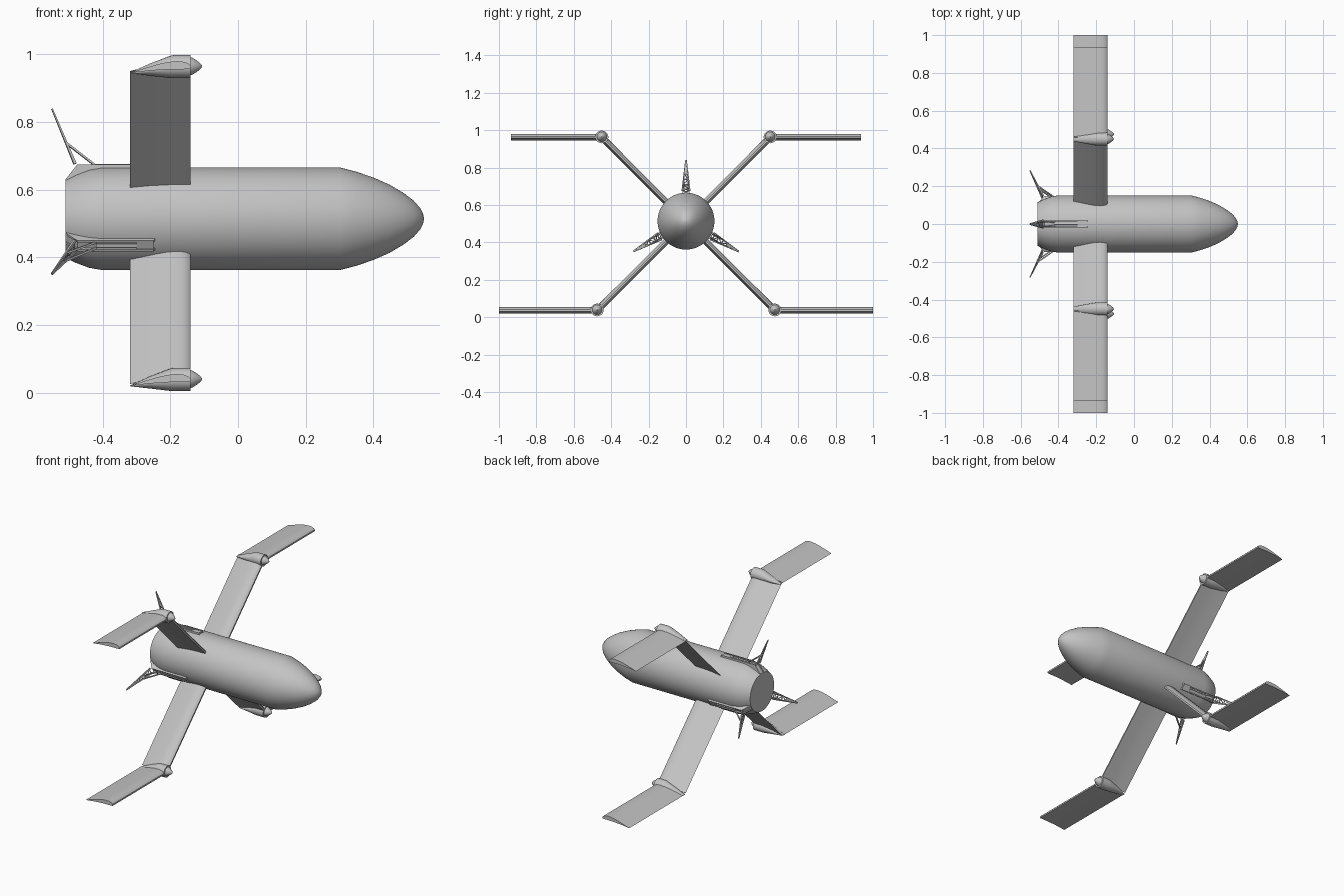
import bpy
import bmesh
from math import sin, cos, pi, radians
from mathutils import Vector

cube = bpy.data.objects.get("Cube")
if cube:
    bpy.data.objects.remove(cube)

AXIS_Z = 0.514
GREY = (0.55, 0.55, 0.55, 1.0)

paint = bpy.data.materials.new("light grey")
paint.use_nodes = True
paint.diffuse_color = GREY
paint.node_tree.nodes["Principled BSDF"].inputs["Base Color"].default_value = GREY


def finish(name, bm, angle=30):
    """Turn a bmesh into a painted, smooth-shaded object."""
    bmesh.ops.recalc_face_normals(bm, faces=bm.faces)
    mesh = bpy.data.meshes.new(name)
    bm.to_mesh(mesh)
    bm.free()
    mesh.materials.append(paint)
    obj = bpy.data.objects.new(name, mesh)
    bpy.context.collection.objects.link(obj)
    bpy.ops.object.select_all(action='DESELECT')
    obj.select_set(True)
    bpy.context.view_layer.objects.active = obj
    bpy.ops.object.shade_smooth_by_angle(angle=radians(angle))
    return obj


def loft(bm, rings):
    """Skin a list of equal-length point rings and cap both ends."""
    rows = [[bm.verts.new(p) for p in ring] for ring in rings]
    n = len(rows[0])
    for a, b in zip(rows, rows[1:]):
        for i in range(n):
            j = (i + 1) % n
            bm.faces.new((a[i], a[j], b[j], b[i]))
    bm.faces.new(rows[0])
    bm.faces.new(rows[-1])


def oval(x, y, z, ry, rz, n):
    return [(x, y + ry * cos(2 * pi * i / n), z + rz * sin(2 * pi * i / n))
            for i in range(n)]


# Fuselage: straight barrel, boat tail, blunt pointed nose
body_profile = [(-0.51, 0.115), (-0.48, 0.130), (-0.44, 0.145), (-0.40, 0.152),
                (0.30, 0.152), (0.35, 0.139), (0.40, 0.122), (0.45, 0.100),
                (0.49, 0.076), (0.52, 0.053), (0.54, 0.030), (0.547, 0.015),
                (0.55, 0.002)]
bm = bmesh.new()
loft(bm, [oval(x, 0, AXIS_Z, r, r, 64) for x, r in body_profile])
finish("fuselage", bm)

# Wings: cambered section as (x, height above the panel line)
airfoil = [(-0.32, -0.020), (-0.28, -0.007), (-0.24, 0.005), (-0.21, 0.012),
           (-0.18, 0.015), (-0.16, 0.013), (-0.147, 0.008), (-0.14, 0.001),
           (-0.14, -0.008), (-0.16, -0.009), (-0.20, -0.009), (-0.26, -0.013)]


def wing_panel(name, start, end):
    """Extrude the section between two (y, z) points, camber upward."""
    d = (Vector(end) - Vector(start)).normalized()
    up = Vector((-d.y, d.x))
    if up.y < 0:
        up = -up
    bm = bmesh.new()
    loft(bm, [[(x, p[0] + up.x * h, p[1] + up.y * h) for x, h in airfoil]
              for p in (start, end)])
    finish(name, bm)


# Hinge pods: (x, centre height, half width, half height)
pod_profile = [(-0.32, -0.020, 0.012, 0.001), (-0.26, -0.010, 0.024, 0.018),
               (-0.20, -0.002, 0.034, 0.033), (-0.19, -0.001, 0.035, 0.034),
               (-0.14, -0.001, 0.035, 0.034)]
nose_profile = [(-0.145, 0.028), (-0.135, 0.025), (-0.122, 0.017),
                (-0.112, 0.009), (-0.106, 0.002)]

for side, s in (("back", 1), ("front", -1)):
    for level, hinge_y, hinge_z, tip_y in (("upper", 0.45, 0.965, 0.935),
                                           ("lower", 0.475, 0.04, 1.0)):
        sign = 1 if level == "upper" else -1
        name = f"{side}_{level}"
        root = (s * 0.095, AXIS_Z + sign * 0.095)
        hinge = (s * hinge_y, hinge_z)
        wing_panel(name + "_inner_wing", root, hinge)
        wing_panel(name + "_outer_wing", hinge, (s * tip_y, hinge_z))
        bm = bmesh.new()
        loft(bm, [oval(x, hinge[0], hinge_z + c, w, h, 24)
                  for x, c, w, h in pod_profile])
        loft(bm, [oval(x, hinge[0], hinge_z, r, r, 24) for x, r in nose_profile])
        finish(name + "_hinge_pod", bm)


# Tail legs: built in (x, sideways, outward) and turned around the axis
def place(p, angle):
    x, t, r = p
    return (x, r * cos(angle) - t * sin(angle),
            AXIS_Z + r * sin(angle) + t * cos(angle))


def slab(bm, outline, t0, t1, angle):
    """Extrude an (x, outward) outline sideways."""
    loft(bm, [[place((x, t, r), angle) for x, r in outline] for t in (t0, t1)])


def beam(bm, a, b, wa, wb, angle):
    """Square bar from a to b with end half-widths wa and wb."""
    d = (Vector(b) - Vector(a)).normalized()
    u = d.cross(Vector((0.3, 0.9, 0.2))).normalized()
    v = d.cross(u)
    loft(bm, [[place(Vector(p) + (u * i + v * j) * w, angle)
               for i, j in ((1, 1), (-1, 1), (-1, -1), (1, -1))]
              for p, w in ((a, wa), (b, wb))])


knee, tip = Vector((-0.482, 0, 0.162)), Vector((-0.55, 0, 0.325))
rail_side = [(-0.51, 0.10), (-0.51, 0.116), (-0.475, 0.161),
             (-0.25, 0.161), (-0.242, 0.145), (-0.242, 0.10)]
rail_front = [(-0.30, 0.10), (-0.30, 0.159), (-0.25, 0.159), (-0.244, 0.10)]
rail_floor = [(-0.508, 0.10), (-0.508, 0.114), (-0.475, 0.153),
              (-0.30, 0.153), (-0.30, 0.10)]

for label, degrees in (("top", 90), ("front", 210), ("back", 330)):
    angle = radians(degrees)

    bm = bmesh.new()
    for s in (1, -1):
        slab(bm, rail_side, s * 0.012, s * 0.019, angle)
    slab(bm, rail_front, -0.012, 0.012, angle)
    slab(bm, rail_floor, -0.012, 0.012, angle)
    finish(label + "_leg_rail", bm)

    bm = bmesh.new()

    def on_leg(f, s):
        p = knee.lerp(tip, f)
        return (p.x, s * (0.017 * (1 - f) + 0.002), p.z)

    for s in (1, -1):
        beam(bm, on_leg(0, s), on_leg(1, s), 0.004, 0.002, angle)
        beam(bm, on_leg(0.38, s), (-0.42, s * 0.010, 0.156), 0.003, 0.003, angle)
    for f in (0.05, 0.2, 0.38, 0.55):
        beam(bm, on_leg(f, -1), on_leg(f, 1), 0.0025, 0.0025, angle)
    for f, g, s in ((0.05, 0.2, 1), (0.2, 0.38, -1), (0.38, 0.55, 1)):
        beam(bm, on_leg(f, -s), on_leg(g, s), 0.002, 0.002, angle)
    # thin web closing the outer half of the leg
    loft(bm, [[place(Vector(on_leg(f, s)) + Vector((o, 0, 0)), angle)
               for s, o in ((1, 0.002), (-1, 0.002), (-1, -0.002), (1, -0.002))]
              for f in (0.55, 1)])
    # folded brace lying in the rail
    beam(bm, (-0.42, 0, 0.156), (-0.30, 0, 0.156), 0.005, 0.005, angle)
    finish(label + "_leg", bm)
